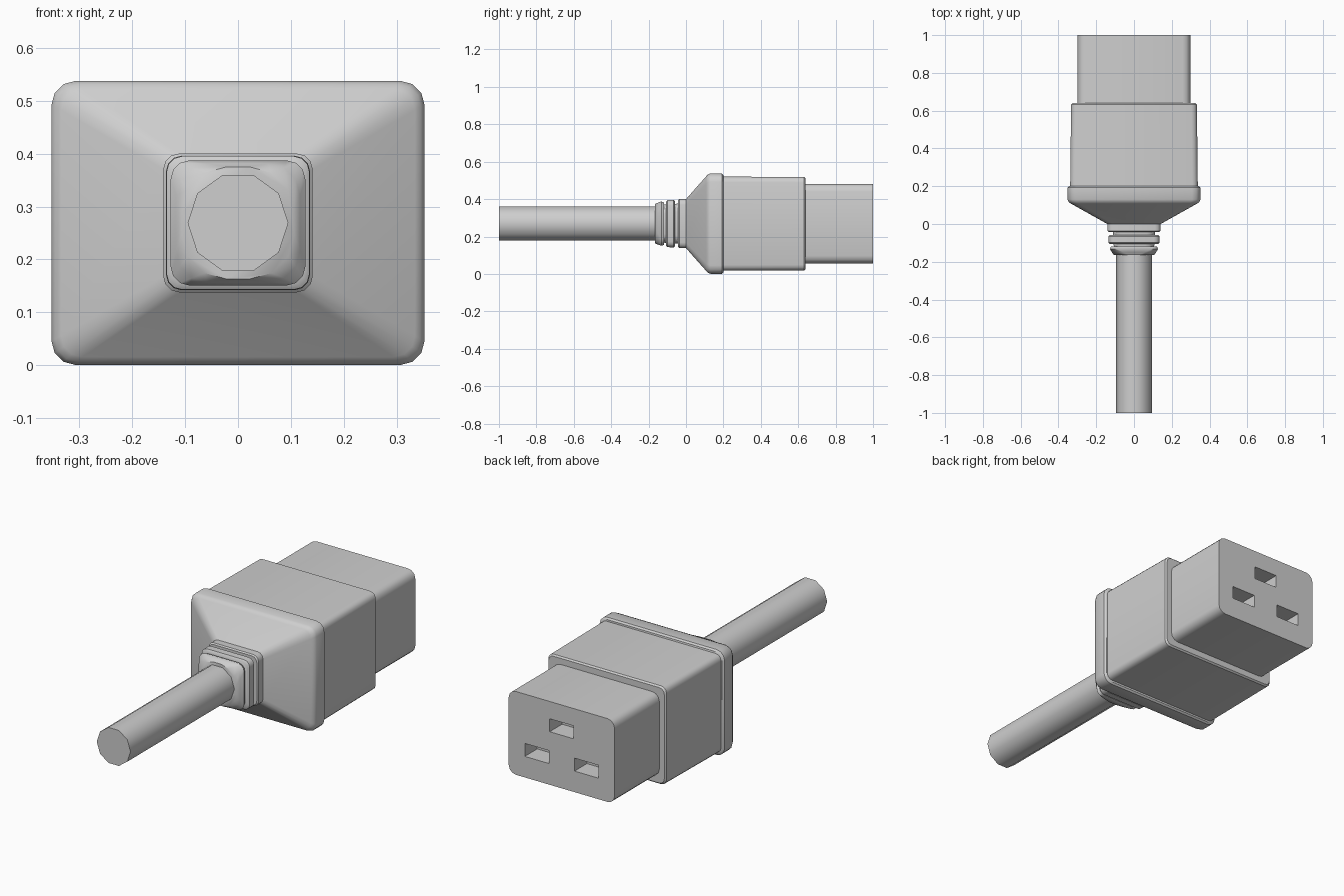
import bpy, bmesh, math

cube = bpy.data.objects.get("Cube")
if cube:
    bpy.data.objects.remove(cube, do_unlink=True)

MID_Z = 0.269

grey = bpy.data.materials.new("light grey plastic")
grey.use_nodes = True
grey.diffuse_color = (0.62, 0.62, 0.62, 1)
bsdf = next(n for n in grey.node_tree.nodes if n.type == 'BSDF_PRINCIPLED')
bsdf.inputs["Base Color"].default_value = grey.diffuse_color


def rounded_ring(hx, hz, r, steps=3):
    """Outline of a rounded rectangle in the x-z plane."""
    pts = []
    for i, (sx, sz) in enumerate([(1, 1), (-1, 1), (-1, -1), (1, -1)]):
        for k in range(steps + 1):
            a = math.pi / 2 * (i + k / steps)
            pts.append((sx * (hx - r) + r * math.cos(a),
                        sz * (hz - r) + r * math.sin(a)))
    return pts


def round_ring(r, sides):
    return [(r * math.cos(math.tau * i / sides), r * math.sin(math.tau * i / sides))
            for i in range(sides)]


def loft(name, sections, smooth=True):
    """Skin a list of (y, outline) sections and cap both ends."""
    bm = bmesh.new()
    rings = [[bm.verts.new((x, y, MID_Z + z)) for x, z in pts] for y, pts in sections]
    for a, b in zip(rings, rings[1:]):
        for i in range(len(a)):
            j = (i + 1) % len(a)
            bm.faces.new((a[i], a[j], b[j], b[i]))
    bm.faces.new(rings[0])
    bm.faces.new(rings[-1])
    bmesh.ops.recalc_face_normals(bm, faces=bm.faces)
    mesh = bpy.data.meshes.new(name)
    bm.to_mesh(mesh)
    bm.free()
    obj = bpy.data.objects.new(name, mesh)
    bpy.context.collection.objects.link(obj)
    mesh.materials.append(grey)
    if smooth:
        make_active(obj)
        bpy.ops.object.shade_smooth_by_angle(angle=math.radians(40))
    return obj


def make_active(obj):
    bpy.ops.object.select_all(action='DESELECT')
    obj.select_set(True)
    bpy.context.view_layer.objects.active = obj


def box_loft(name, rows, smooth=True):
    return loft(name, [(y, rounded_ring(hx, hz, r)) for y, hx, hz, r in rows], smooth)


# Cable
loft("cable", [(-1, round_ring(0.095, 10)), (0.02, round_ring(0.095, 10))])

# Strain relief: hidden core and three ribs
box_loft("strain_relief_core", [(-0.15, 0.105, 0.1, 0.05), (0.01, 0.115, 0.11, 0.04)])
box_loft("end_rib", [(-0.165, 0.106, 0.106, 0.085), (-0.15, 0.117, 0.112, 0.06),
                     (-0.132, 0.127, 0.118, 0.035), (-0.118, 0.122, 0.114, 0.035)])
box_loft("middle_rib", [(-0.106, 0.127, 0.118, 0.03), (-0.099, 0.135, 0.126, 0.03),
                        (-0.066, 0.136, 0.127, 0.03), (-0.058, 0.128, 0.119, 0.03)])

# Flared collar with a rounded flange
box_loft("flared_collar", [(-0.042, 0.135, 0.125, 0.027), (-0.036, 0.141, 0.131, 0.03),
                           (0.0, 0.141, 0.131, 0.03), (0.108, 0.334, 0.253, 0.04),
                           (0.116, 0.345, 0.262, 0.043), (0.13, 0.352, 0.268, 0.045),
                           (0.192, 0.352, 0.268, 0.045), (0.2, 0.344, 0.26, 0.043)])

# Main housing
box_loft("main_housing", [(0.18, 0.338, 0.251, 0.03), (0.632, 0.333, 0.25, 0.03),
                          (0.64, 0.326, 0.243, 0.028)])

# Socket end with three slots
socket = box_loft("socket_end", [(0.62, 0.298, 0.212, 0.04), (1, 0.298, 0.212, 0.04)], False)
for x, z in [(0, 0.36), (0.14, 0.197), (-0.14, 0.197)]:
    bpy.ops.mesh.primitive_cube_add(size=1, location=(x, 1, z))
    cutter = bpy.context.object
    cutter.name = "slot_cutter"
    cutter.hide_render = True
    cutter.scale = (0.135, 0.2, 0.066)
    cutter.data.materials.append(grey)
    mod = socket.modifiers.new("slot", 'BOOLEAN')
    mod.operation = 'DIFFERENCE'
    mod.object = cutter
    make_active(socket)
    bpy.ops.object.modifier_apply(modifier=mod.name)
    bpy.data.objects.remove(cutter, do_unlink=True)
make_active(socket)
bpy.ops.object.shade_smooth_by_angle(angle=math.radians(40))
